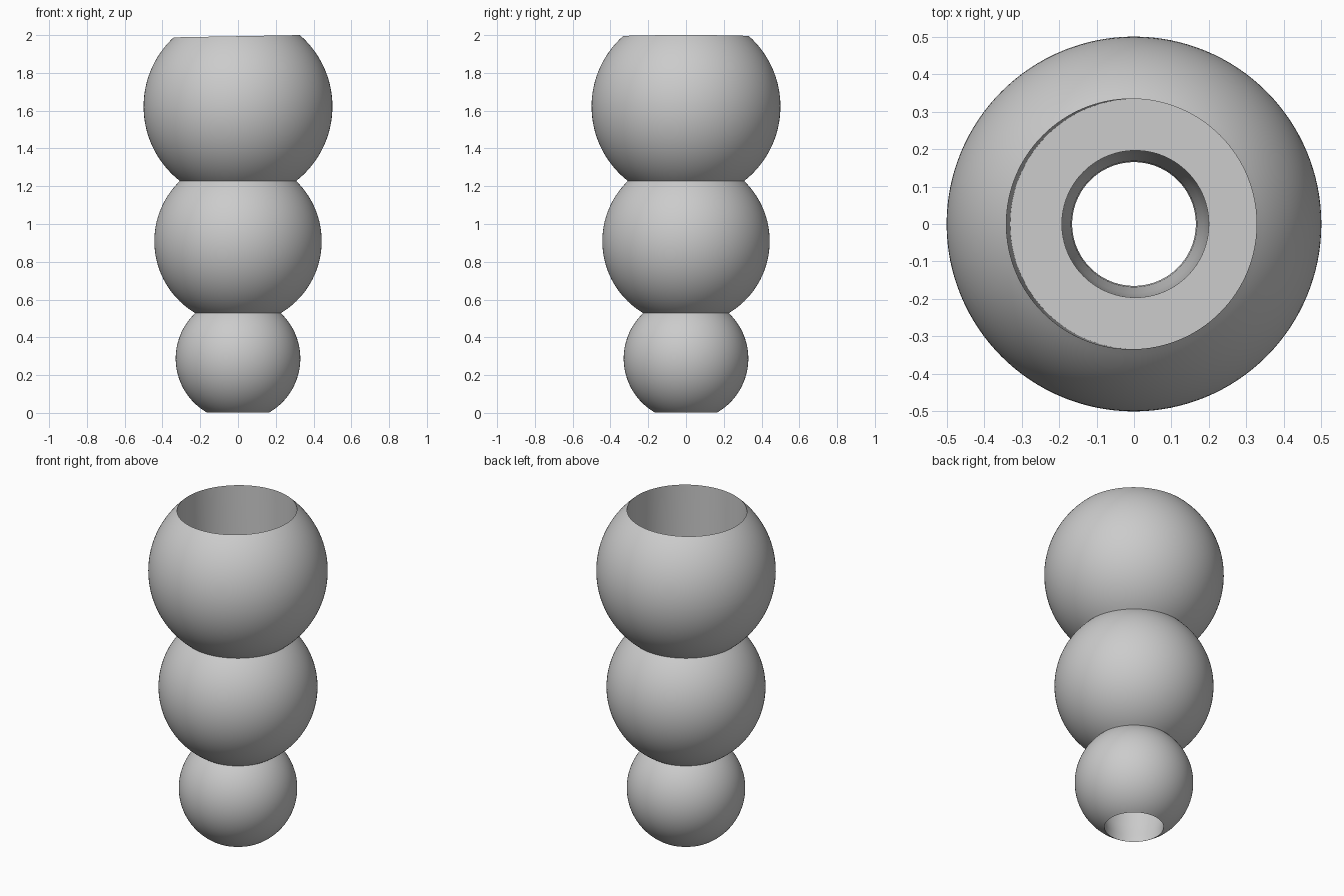
import bpy, bmesh, math
from mathutils import Matrix, Vector

if "Cube" in bpy.data.objects:
    bpy.data.objects.remove(bpy.data.objects["Cube"], do_unlink=True)

SEGMENTS = 128
TILT = 0.018                    # slight lean of the top socket
SOCKET_R, HOLE_R = 0.334, 0.165
FLOOR_Z = 1.42
# (centre height, radius) of each ball, bottom to top
BALLS = [(0.288, 0.33), (0.909, 0.443), (1.622, 0.50)]
TOP_Z = BALLS[-1][0]


def joint_radius(lower, upper):
    """Radius of the circle where two stacked balls meet."""
    (c1, r1), (c2, r2) = lower, upper
    d = c2 - c1
    a = (d * d + r1 * r1 - r2 * r2) / (2 * d)
    return math.sqrt(r1 * r1 - a * a)


# Outer profile: an arc per ball, as (radius, height, leans with socket)
necks = [HOLE_R] + [joint_radius(a, b) for a, b in zip(BALLS, BALLS[1:])] + [SOCKET_R]
profile = []
for i, (c, r) in enumerate(BALLS):
    start = -math.acos(necks[i] / r)
    end = math.acos(necks[i + 1] / r)
    steps = 40
    for k in range(0 if i == 0 else 1, steps + 1):
        t = start + (end - start) * k / steps
        z = c + r * math.sin(t)
        profile.append((r * math.cos(t), z, z > TOP_Z))

# Socket wall and floor, then the tapered bore back down to the bottom hole
profile += [(SOCKET_R, FLOOR_Z, True), (0.196, FLOOR_Z, True),
            (0.185, 0.12, False), (0.168, 0.05, False)]

lean = Matrix.Rotation(-TILT, 3, 'Y')
pivot = Vector((0, 0, TOP_Z))
bm = bmesh.new()
rings = []
for radius, z, leans in profile:
    ring = []
    for s in range(SEGMENTS):
        a = math.tau * s / SEGMENTS
        p = Vector((radius * math.cos(a), radius * math.sin(a), z))
        ring.append(bm.verts.new(lean @ (p - pivot) + pivot if leans else p))
    rings.append(ring)
for i, low in enumerate(rings):
    high = rings[(i + 1) % len(rings)]
    for s in range(SEGMENTS):
        n = (s + 1) % SEGMENTS
        bm.faces.new((low[s], low[n], high[n], high[s]))
bmesh.ops.recalc_face_normals(bm, faces=bm.faces)

mesh = bpy.data.meshes.new("stacked_ball_body")
bm.to_mesh(mesh)
bm.free()
body = bpy.data.objects.new("stacked_ball_body", mesh)
bpy.context.collection.objects.link(body)

# Plain grey material
grey = bpy.data.materials.new("plain_grey")
grey.use_nodes = True
colour = (0.6, 0.6, 0.6, 1)
grey.diffuse_color = colour
grey.node_tree.nodes["Principled BSDF"].inputs["Base Color"].default_value = colour
mesh.materials.append(grey)

# Smooth balls with crisp joints and rims
bpy.ops.object.select_all(action='DESELECT')
body.select_set(True)
bpy.context.view_layer.objects.active = body
bpy.ops.object.shade_smooth_by_angle(angle=math.radians(30))
